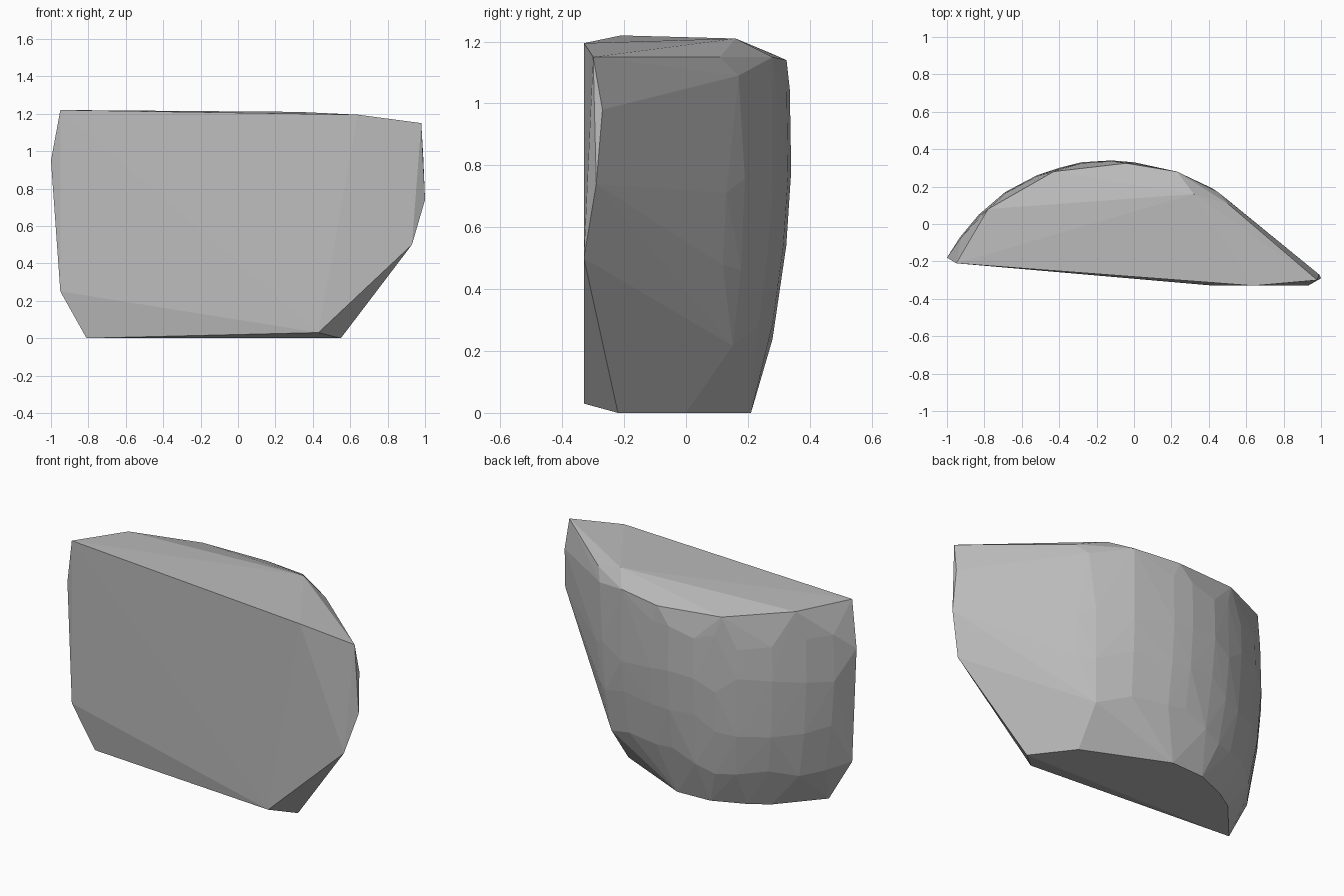
import bpy
import bmesh
import random
from mathutils import Vector

random.seed(4)

default_cube = bpy.data.objects.get("Cube")
if default_cube:
    bpy.data.objects.remove(default_cube, do_unlink=True)


def make_material(name, colour):
    material = bpy.data.materials.new(name)
    material.use_nodes = True
    material.diffuse_color = colour
    material.node_tree.nodes["Principled BSDF"].inputs["Base Color"].default_value = colour
    return material


def hull_object(name, points, material):
    """Wrap the points in one convex, flat-shaded stone."""
    bm = bmesh.new()
    for point in points:
        bm.verts.new(point)
    hull = bmesh.ops.convex_hull(bm, input=bm.verts[:], use_existing_faces=False)
    spare = {item for key in ("geom_interior", "geom_unused") for item in hull[key]
             if isinstance(item, bmesh.types.BMVert)}
    bmesh.ops.delete(bm, geom=list(spare), context="VERTS")
    bmesh.ops.recalc_face_normals(bm, faces=bm.faces[:])
    mesh = bpy.data.meshes.new(name)
    bm.to_mesh(mesh)
    bm.free()
    mesh.materials.append(material)
    stone = bpy.data.objects.new(name, mesh)
    bpy.context.collection.objects.link(stone)
    return stone


# Split front face and the chipped right end
front_corners = [
    (-.95, -.21, 1.22), (.64, -.33, 1.195), (.98, -.3, 1.15), (.99, -.27, .98),
    (1, -.29, .74), (.93, -.33, .5), (.43, -.33, .03),
    (-.95, -.21, .25), (-1, -.18, .95),
]

# Flat base outline
base_outline = [(.55, -.22), (.38, 0), (-.09, .21), (-.3, .2),
                (-.49, .12), (-.6, .05), (-.81, -.19)]
base = [(x, y, 0) for x, y in base_outline]

# Sloping top rim
top_rim = [(-.78, .08, 1.21), (-.43, .28, 1.16), (-.04, .325, 1.14),
           (.23, .28, 1.15), (.32, .16, 1.21), (.45, .17, 1.09), (.5, .11, 1.15)]

# Rounded back: one outline, drawn in towards the base
back_outline = [(-.93, -.07), (-.83, .05), (-.69, .17), (-.52, .26), (-.4, .3),
                (-.28, .33), (-.12, .34), (0, .33), (.23, .28), (.42, .19), (.5, .13)]
back_levels = [(.25, .92), (.5, .975), (.76, 1), (1, .993)]
pivot = Vector((0, -.3))

back = []
for height, scale in back_levels:
    for outline_point in back_outline:
        x, y = pivot + (Vector(outline_point) - pivot) * scale
        if height > .3 or x < .43:
            back.append((x, y, height + random.uniform(-.06, .06)))

stone_grey = make_material("stone grey", (.5, .5, .5, 1))
hull_object("rock", front_corners + base + top_rim + back, stone_grey)
